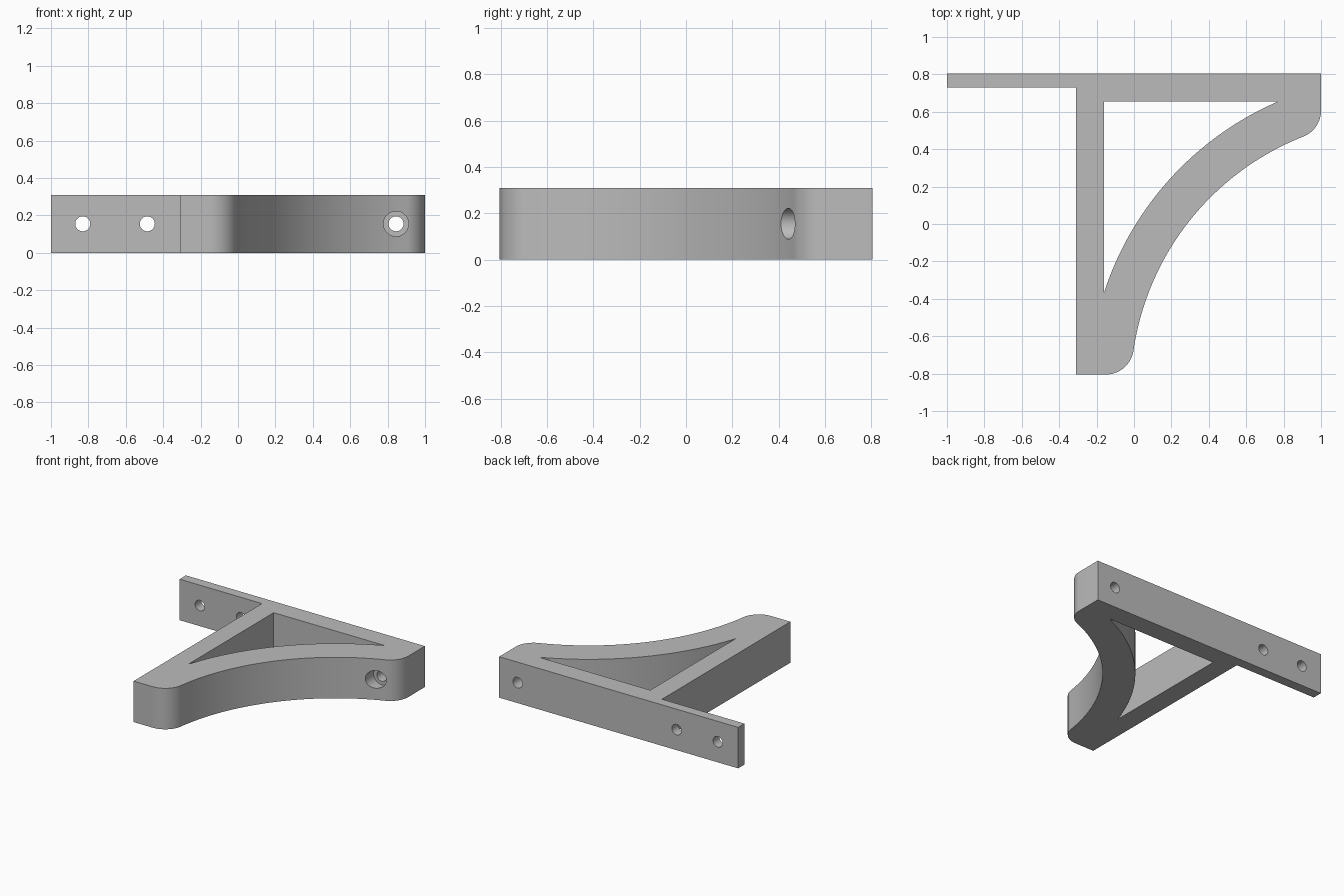
import bpy, bmesh, math
from mathutils import Vector, Matrix

if "Cube" in bpy.data.objects:
    bpy.data.objects.remove(bpy.data.objects["Cube"], do_unlink=True)

HEIGHT = 0.31
BACK = 0.805            # half the depth
LEG_X = -0.31           # outer side of the leg
WALL = 0.15             # thickness of leg and bar
PLATE = 0.075           # thickness of the mounting plate
CENTRE = Vector((1.437, -0.887))   # shared centre of both brace arcs
R_OUT, R_IN, FILLET = 1.455, 1.68, 0.15

grey = bpy.data.materials.new("plain grey")
grey.use_nodes = True
grey.diffuse_color = (0.5, 0.5, 0.5, 1)
grey.node_tree.nodes["Principled BSDF"].inputs["Base Color"].default_value = (0.5, 0.5, 0.5, 1)


def arc(c, r, a0, a1, n):
    steps = [a0 + (a1 - a0) * i / n for i in range(n + 1)]
    return [(c[0] + r * math.cos(a), c[1] + r * math.sin(a)) for a in steps]


def add_object(name, bm):
    bmesh.ops.recalc_face_normals(bm, faces=bm.faces[:])
    mesh = bpy.data.meshes.new(name)
    bm.to_mesh(mesh)
    bm.free()
    mesh.materials.append(grey)
    obj = bpy.data.objects.new(name, mesh)
    bpy.context.collection.objects.link(obj)
    return obj


def prism(name, outline, z0, z1):
    bm = bmesh.new()
    face = bm.faces.new([bm.verts.new((x, y, z0)) for x, y in outline])
    top = bmesh.ops.extrude_face_region(bm, geom=[face])["geom"]
    verts = [v for v in top if isinstance(v, bmesh.types.BMVert)]
    bmesh.ops.translate(bm, verts=verts, vec=(0, 0, z1 - z0))
    return add_object(name, bm)


def drill(name, x, r, y0, y1):
    bm = bmesh.new()
    place = Matrix.Translation((x, (y0 + y1) / 2, HEIGHT / 2)) @ Matrix.Rotation(math.pi / 2, 4, "X")
    bmesh.ops.create_cone(bm, cap_ends=True, segments=40, radius1=r, radius2=r,
                          depth=y1 - y0, matrix=place)
    return add_object(name, bm)


def cut(target, cutter):
    cutter.hide_render = True
    mod = target.modifiers.new("cut", "BOOLEAN")
    mod.operation, mod.solver, mod.object = "DIFFERENCE", "EXACT", cutter
    bpy.context.view_layer.objects.active = target
    bpy.ops.object.modifier_apply(modifier=mod.name)
    bpy.data.objects.remove(cutter, do_unlink=True)


# Fillet centres, tangent to the outer arc and to the straight ends
reach = R_OUT + FILLET
low_y = -BACK + FILLET
low = Vector((CENTRE.x - math.sqrt(reach ** 2 - (low_y - CENTRE.y) ** 2), low_y))
far_x = 1 - FILLET
far = Vector((far_x, CENTRE.y + math.sqrt(reach ** 2 - (far_x - CENTRE.x) ** 2)))
a_low = math.atan2(low.y - CENTRE.y, low.x - CENTRE.x)
a_far = math.atan2(far.y - CENTRE.y, far.x - CENTRE.x)

# Bracket body: plate, leg and curved brace in one outline
outline = [(-1, BACK), (-1, BACK - PLATE), (LEG_X, BACK - PLATE), (LEG_X, -BACK)]
outline += arc(low, FILLET, -math.pi / 2, a_low - math.pi, 16)
outline += arc(CENTRE, R_OUT, a_low, a_far, 56)[1:-1]
outline += arc(far, FILLET, a_far - math.pi, 0, 16)
outline += [(1, BACK)]
bracket = prism("bracket", outline, 0, HEIGHT)

# Triangular opening between leg, bar and brace
in_x, in_y = LEG_X + WALL, BACK - WALL
a0 = math.pi - math.acos((CENTRE.x - in_x) / R_IN)
a1 = math.pi - math.asin((in_y - CENTRE.y) / R_IN)
opening = [(in_x, in_y)] + arc(CENTRE, R_IN, a0, a1, 56)
cut(bracket, prism("opening_cutter", opening, -0.1, HEIGHT + 0.1))

# Screw holes, the right one with a counterbore
for x, start in ((-0.83, 0.7), (-0.485, 0.7), (0.845, 0.3)):
    cut(bracket, drill("hole_cutter", x, 0.04, start, 0.9))
cut(bracket, drill("counterbore_cutter", 0.845, 0.067, 0.3, 0.51))

bpy.ops.object.select_all(action="DESELECT")
bracket.select_set(True)
bpy.context.view_layer.objects.active = bracket
bpy.ops.object.shade_smooth_by_angle(angle=math.radians(30))
